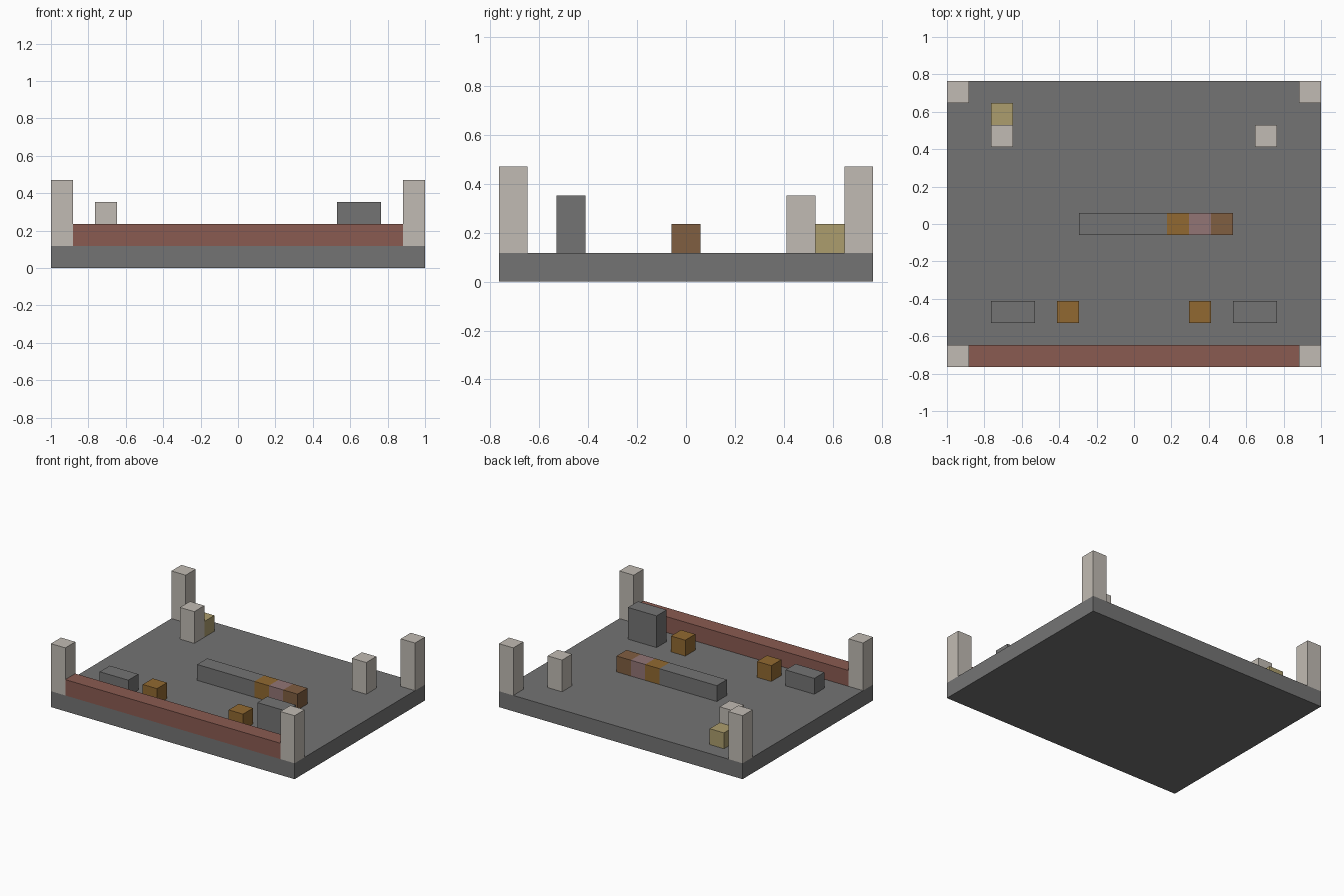
import bpy
import bmesh

cube = bpy.data.objects.get("Cube")
if cube:
    bpy.data.objects.remove(cube, do_unlink=True)

UNIT = 2 / 17          # edge of one block
COLS, ROWS = 17, 13    # floor size in blocks


def material(name, rgb):
    """Flat material from 8-bit display values, stored as linear."""
    color = [((c / 255 + 0.055) / 1.055) ** 2.4 for c in rgb] + [1]
    mat = bpy.data.materials.new(name)
    mat.use_nodes = True
    mat.diffuse_color = color
    bsdf = next(n for n in mat.node_tree.nodes if n.type == 'BSDF_PRINCIPLED')
    bsdf.inputs["Base Color"].default_value = color
    return mat


grey = material("stone_grey", (116, 116, 116))
pale = material("pale_stone", (193, 187, 179))
red = material("brick_red", (138, 91, 81))
orange = material("orange_wood", (145, 105, 49))
brown = material("brown_wood", (128, 94, 65))
mauve = material("dusty_mauve", (146, 117, 117))
straw = material("straw_yellow", (172, 157, 109))


def block(name, mat, col, row, level, size):
    """Box whose corner block is (col, row, level), sized in blocks."""
    bm = bmesh.new()
    bmesh.ops.create_cube(bm, size=1)
    corner = (col - COLS / 2, row - ROWS / 2, level)
    for v in bm.verts:
        for i in range(3):
            v.co[i] = (corner[i] + (v.co[i] + 0.5) * size[i]) * UNIT
    mesh = bpy.data.meshes.new(name)
    bm.to_mesh(mesh)
    bm.free()
    mesh.materials.append(mat)
    obj = bpy.data.objects.new(name, mesh)
    bpy.context.collection.objects.link(obj)
    return obj


# Floor slab and front rail
block("floor", grey, 0, 0, 0, (COLS, ROWS, 1))
block("front_rail", red, 1, 0, 1, (COLS - 2, 1, 1))

# Corner pillars
for side, col in (("right", 0), ("left", COLS - 1)):
    for end, row in (("front", 0), ("back", ROWS - 1)):
        block(f"{end}_{side}_pillar", pale, col, row, 1, (1, 1, 3))

# Short posts near the back, with a stool behind one
for side, col in (("right", 2), ("left", 14)):
    block(f"{side}_post", pale, col, 10, 1, (1, 1, 2))
block("stool", straw, 2, 11, 1, (1, 1, 1))

# Central counter with coloured end blocks
block("counter", grey, 6, 6, 1, (4, 1, 1))
for i, (name, mat) in enumerate((("orange", orange), ("mauve", mauve), ("brown", brown))):
    block(f"counter_{name}_block", mat, 10 + i, 6, 1, (1, 1, 1))

# Front benches and crates
block("right_bench", grey, 2, 2, 1, (2, 1, 1))
block("left_cabinet", grey, 13, 2, 1, (2, 1, 2))
for side, col in (("right", 5), ("left", 11)):
    block(f"{side}_crate", orange, col, 2, 1, (1, 1, 1))
